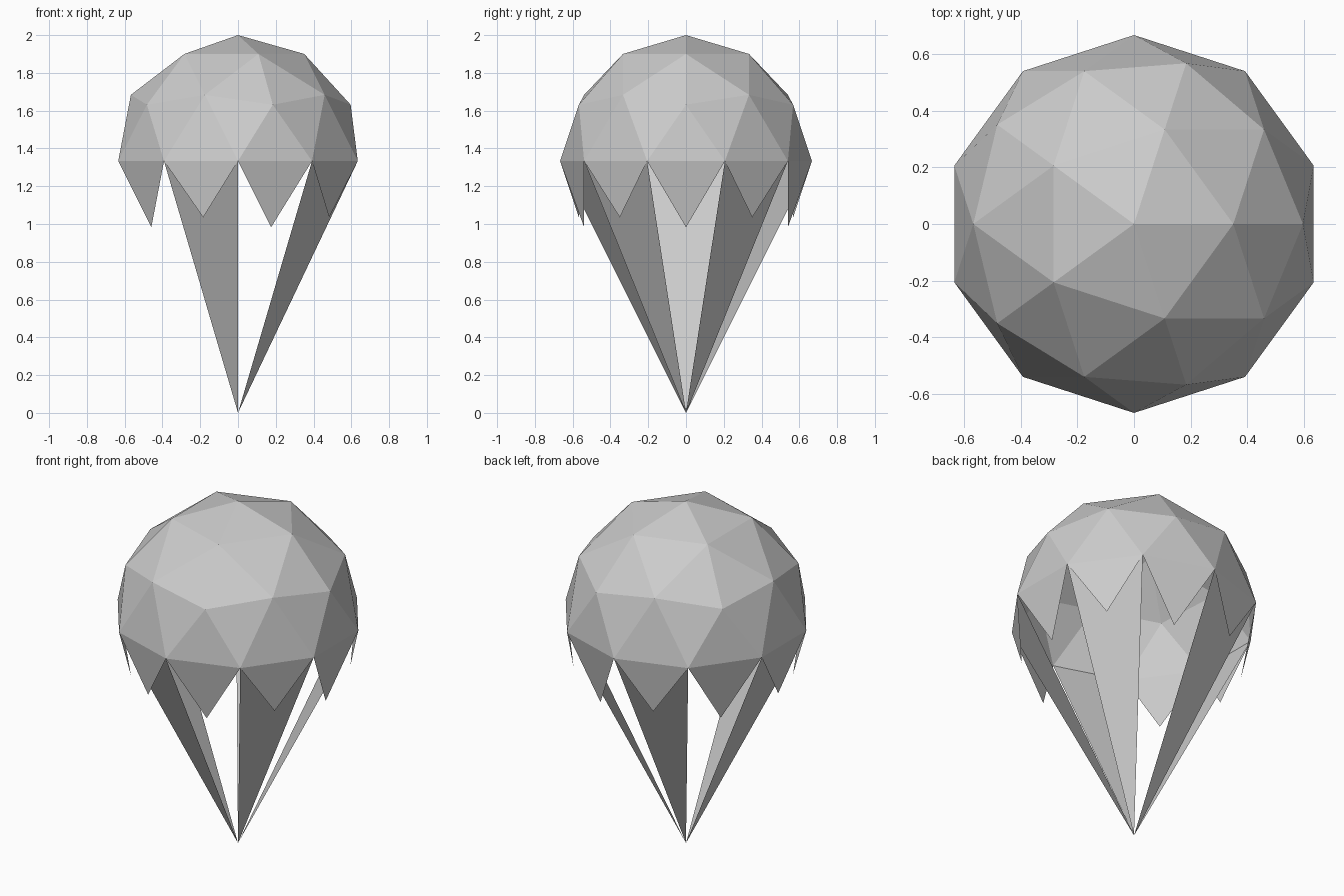
import bpy, bmesh
from math import cos, sin, radians
from mathutils import Matrix

if "Cube" in bpy.data.objects:
    bpy.data.objects.remove(bpy.data.objects["Cube"])

R = 2 / 3          # canopy radius
H = 4 / 3          # equator height


def make_object(name, bm):
    mesh = bpy.data.meshes.new(name)
    bm.to_mesh(mesh)
    bm.free()
    obj = bpy.data.objects.new(name, mesh)
    bpy.context.collection.objects.link(obj)
    return obj


# Faceted canopy: icosphere keeping the dome and one hanging point per equator edge
bm = bmesh.new()
bmesh.ops.create_icosphere(bm, subdivisions=2, radius=R)
below = [f for f in bm.faces if sum(v.co.z > -0.01 for v in f.verts) < 2]
bmesh.ops.delete(bm, geom=below, context='FACES')
bmesh.ops.translate(bm, verts=bm.verts, vec=(0, 0, H))
make_object("canopy", bm)

# Five long triangular strips from alternate equator edges down to one point
bm = bmesh.new()
tip = bm.verts.new((0, 0, 0))
for i in range(5):
    mid = 36 + 72 * i
    a, b = (bm.verts.new((R * cos(radians(mid + d)), R * sin(radians(mid + d)), H))
            for d in (-18, 18))
    bm.faces.new((tip, b, a))
make_object("hanging_strips", bm)
